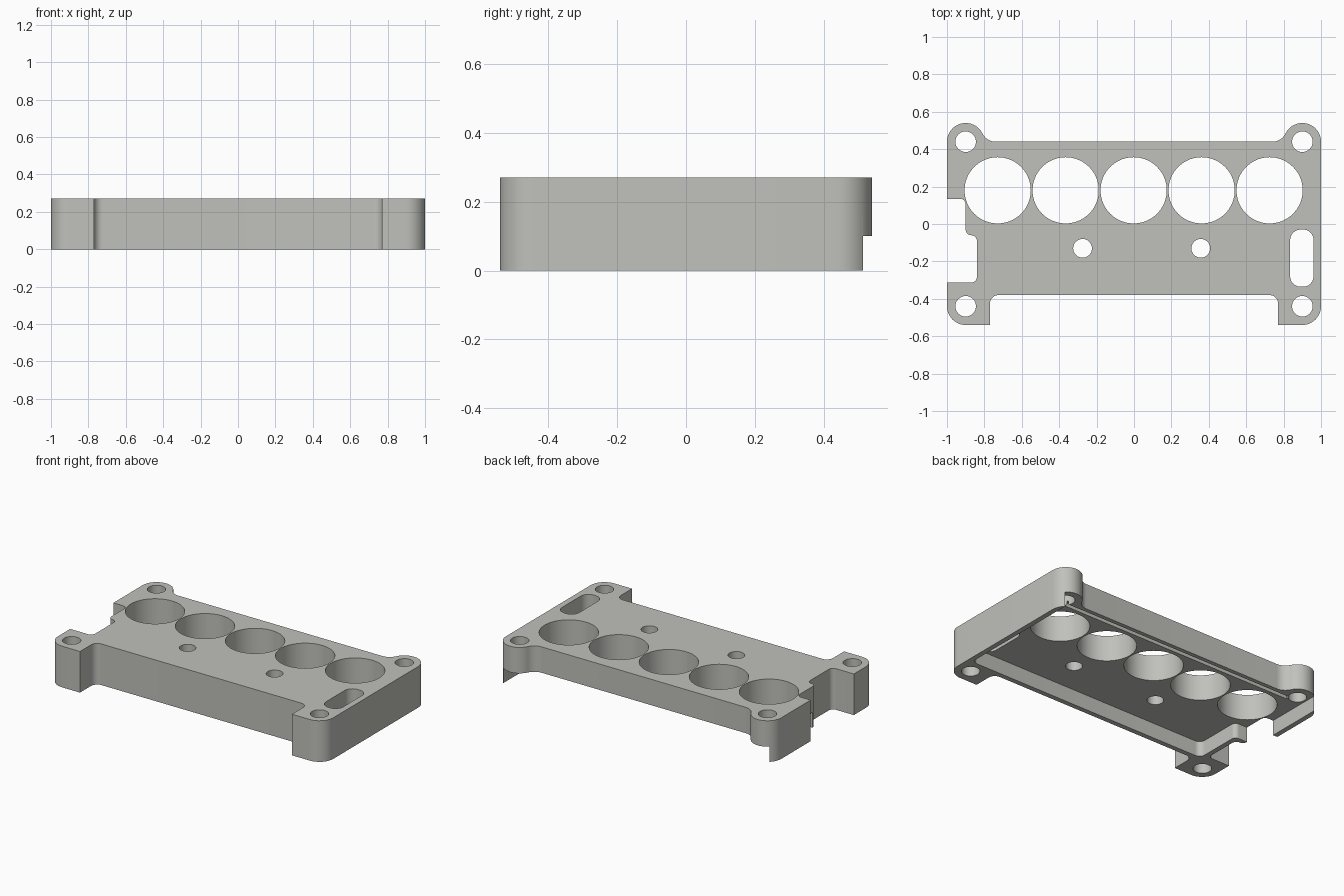
import bpy, bmesh, math
from mathutils import Vector

if "Cube" in bpy.data.objects:
    bpy.data.objects.remove(bpy.data.objects["Cube"])

TOP, CEIL = 0.27, 0.10          # block height, underside of the deck


def arc(cx, cy, r, a0, a1, n=10):
    return [(cx + r * math.cos(math.radians(a0 + (a1 - a0) * i / n)),
             cy + r * math.sin(math.radians(a0 + (a1 - a0) * i / n))) for i in range(n + 1)]


def rounded(points, n=8):
    """Polygon points (x, y, radius) with each corner replaced by an arc."""
    out = []
    for i, (x, y, r) in enumerate(points):
        p = Vector((x, y))
        if r == 0:
            out.append((x, y))
            continue
        a = (Vector(points[i - 1][:2]) - p).normalized()
        b = (Vector(points[(i + 1) % len(points)][:2]) - p).normalized()
        half = a.angle(b) / 2
        c = p + (a + b).normalized() * (r / math.sin(half))
        s, e = p + a * (r / math.tan(half)) - c, p + b * (r / math.tan(half)) - c
        for k in range(n + 1):
            d = s.lerp(e, k / n).normalized() * r
            out.append(tuple(c + d))
    return out


def prism(name, profiles, z0, z1):
    """Extrude one or more closed profiles into a single object."""
    bm = bmesh.new()
    for prof in profiles:
        face = bm.faces.new([bm.verts.new((x, y, z0)) for x, y in prof])
        up = bmesh.ops.extrude_face_region(bm, geom=[face])["geom"]
        bmesh.ops.translate(bm, vec=(0, 0, z1 - z0),
                            verts=[v for v in up if isinstance(v, bmesh.types.BMVert)])
    bmesh.ops.recalc_face_normals(bm, faces=bm.faces)
    mesh = bpy.data.meshes.new(name)
    bm.to_mesh(mesh)
    bm.free()
    obj = bpy.data.objects.new(name, mesh)
    bpy.context.collection.objects.link(obj)
    return obj


def cut(target, cutter):
    cutter.hide_render = True
    mod = target.modifiers.new("cut", "BOOLEAN")
    mod.operation, mod.solver, mod.object = "DIFFERENCE", "EXACT", cutter
    bpy.context.view_layer.objects.active = target
    bpy.ops.object.modifier_apply(modifier=mod.name)
    bpy.data.objects.remove(cutter)


def circle(x, y, r, n=48):
    return arc(x, y, r, 0, 360 - 360 / n, n - 1)


# Block outline: back lobes, right side, front feet, stepped notch on the left
lobe = arc(-0.9, 0.44, 0.1, 180, 26, 16) + arc(-0.74, 0.518, 0.078, 206, 270, 8)
back = lobe + [(-x, y) for x, y in reversed(lobe)]
rest = rounded([(1, 0.3, 0), (1, -0.54, 0.1), (0.77, -0.54, 0), (0.77, -0.38, 0.045),
                (-0.77, -0.38, 0.045), (-0.77, -0.54, 0), (-1, -0.54, 0.1),
                (-1, -0.313, 0), (-0.84, -0.313, 0.03), (-0.84, -0.06, 0.03),
                (-0.9, -0.06, 0.03), (-0.9, 0.135, 0.03), (-1, 0.135, 0)])
block = prism("block", [back + rest], 0, TOP)

# Underside pocket, open towards the back
cut(block, prism("pocket_cutter", [rounded([
    (-0.967, 0.7, 0), (0.967, 0.7, 0), (0.967, -0.347, 0.04), (-0.807, -0.347, 0.04),
    (-0.807, -0.027, 0.03), (-0.967, -0.027, 0)])], -0.1, CEIL))

# Shallow groove in the pocket ceiling
cut(block, prism("groove_cutter", [[(-0.86, 0.385), (0.86, 0.385), (0.86, 0.412),
                                    (-0.86, 0.412)]], CEIL - 0.03, CEIL + 0.025))

# Bores, bolt holes, deck holes and side slot
holes = [circle(-0.729 + 0.3635 * i, 0.18, 0.177, 72) for i in range(5)]
holes += [circle(sx * 0.9, sy * 0.44, 0.055) for sx in (-1, 1) for sy in (-1, 1)]
holes += [circle(x, -0.13, 0.05) for x in (-0.275, 0.357)]
holes.append(rounded([(0.835, -0.335, 0.055), (0.96, -0.335, 0.055),
                      (0.96, -0.03, 0.055), (0.835, -0.03, 0.055)]))
cut(block, prism("hole_cutter", holes, -0.1, TOP + 0.1))

# Finish
mat = bpy.data.materials.new("warm_grey")
mat.diffuse_color = (0.53, 0.53, 0.50, 1)
mat.use_nodes = True
mat.node_tree.nodes["Principled BSDF"].inputs["Base Color"].default_value = mat.diffuse_color
block.data.materials.clear()
block.data.materials.append(mat)
bpy.ops.object.select_all(action="DESELECT")
block.select_set(True)
bpy.context.view_layer.objects.active = block
bpy.ops.object.shade_smooth_by_angle(angle=math.radians(30))
